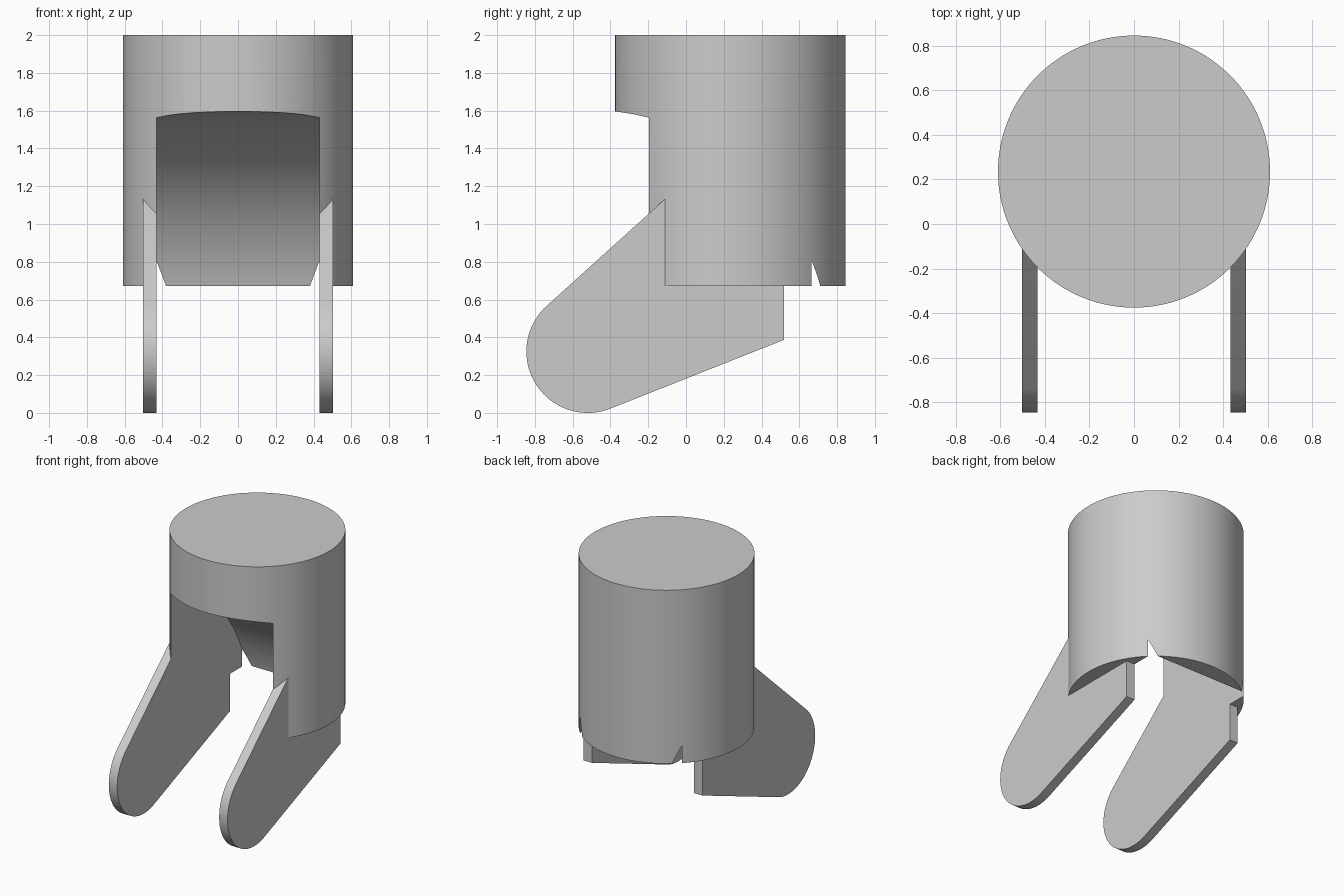
import bpy, bmesh
from math import cos, sin, tan, radians, pi

if "Cube" in bpy.data.objects:
    bpy.data.objects.remove(bpy.data.objects["Cube"], do_unlink=True)

PIVOT_Y, PIVOT_Z, TIP_R = -0.52, 0.325, 0.325
ARM_OUT, ARM_IN, ARM_BACK = 0.503, 0.432, 0.52


def material(name, value):
    mat = bpy.data.materials.new(name)
    mat.use_nodes = True
    mat.diffuse_color = (value, value, value, 1)
    mat.node_tree.nodes["Principled BSDF"].inputs["Base Color"].default_value = mat.diffuse_color
    return mat


def prism(name, points, extrude, mat):
    """Closed solid from a flat outline pushed along a vector."""
    bm = bmesh.new()
    face = bm.faces.new([bm.verts.new(p) for p in points])
    side = bmesh.ops.extrude_face_region(bm, geom=[face])["geom"]
    moved = [g for g in side if isinstance(g, bmesh.types.BMVert)]
    bmesh.ops.translate(bm, verts=moved, vec=extrude)
    bmesh.ops.recalc_face_normals(bm, faces=bm.faces)
    mesh = bpy.data.meshes.new(name)
    bm.to_mesh(mesh)
    bm.free()
    mesh.materials.append(mat)
    obj = bpy.data.objects.new(name, mesh)
    bpy.context.collection.objects.link(obj)
    return obj


def boolean(target, tool, operation):
    """Apply a boolean and discard its tool."""
    mod = target.modifiers.new(operation.title(), 'BOOLEAN')
    mod.object, mod.operation, mod.solver = tool, operation, 'EXACT'
    bpy.context.view_layer.objects.active = target
    bpy.ops.object.modifier_apply(modifier=mod.name)
    bpy.data.objects.remove(tool, do_unlink=True)


def pivot_point(x, angle, radius):
    return (x, PIVOT_Y + radius * cos(angle), PIVOT_Z + radius * sin(angle))


grey = material("light grey", 0.6)

# Round housing
n = 128
circle = [(0.61 * cos(2 * pi * i / n), 0.235 + 0.61 * sin(2 * pi * i / n), 0.672) for i in range(n)]
housing = prism("housing_with_arms", circle, (0, 0, 2 - 0.672), grey)

# Full-width arm blank: round tip, two tangent edges, upright back
up, low = radians(42.1), radians(21.6)
start, end = pi / 2 + up, 1.5 * pi + low
outline = [pivot_point(-ARM_OUT, start + (end - start) * i / 40, TIP_R) for i in range(41)]
for tangent, slope in ((outline[-1], low), (outline[0], up)):
    outline.append((-ARM_OUT, ARM_BACK, tangent[2] + (ARM_BACK - tangent[1]) * tan(slope)))
arms = prism("arm_blank", outline, (2 * ARM_OUT, 0, 0), grey)
boolean(housing, arms, 'UNION')

# Swing clearance around the pivot leaves two thin arms and a hollow
n = 256
disc = [pivot_point(-ARM_IN, 2 * pi * i / n, 1.279) for i in range(n)]
cutter = prism("clearance_cutter", disc, (2 * ARM_IN, 0, 0), grey)
cutter.hide_render = True
boolean(housing, cutter, 'DIFFERENCE')

# Smooth curved walls, crisp edges
bpy.ops.object.select_all(action='DESELECT')
housing.select_set(True)
bpy.context.view_layer.objects.active = housing
bpy.ops.object.shade_smooth_by_angle(angle=radians(20))
